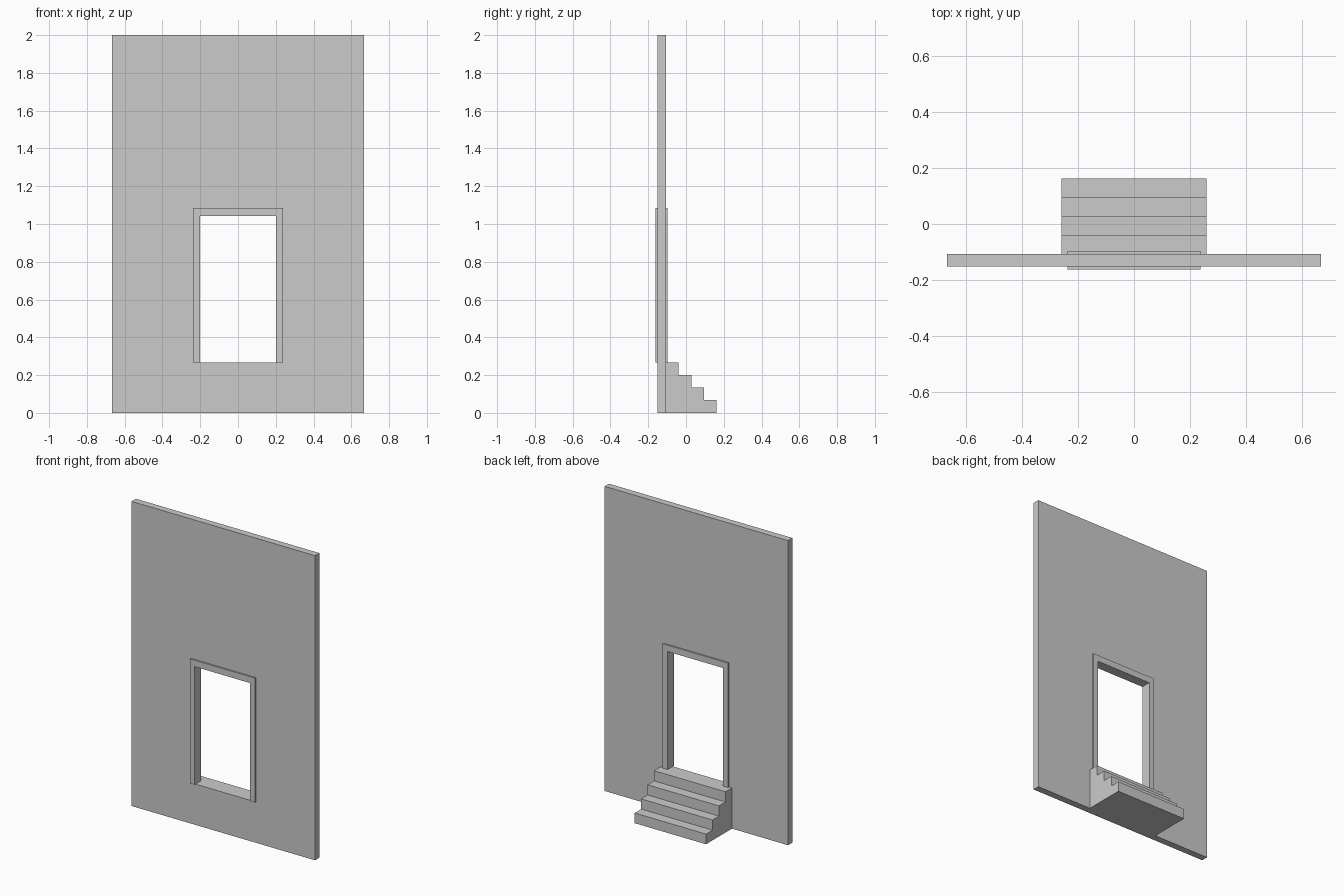
import bpy, bmesh
from mathutils import Vector

if "Cube" in bpy.data.objects:
    bpy.data.objects.remove(bpy.data.objects["Cube"])


def prism(name, loops, to_3d, start, end):
    """Fill the 2D outline(s), inner loops being holes, and extrude from start to end."""
    bm = bmesh.new()
    edges = []
    for loop in loops:
        vs = [bm.verts.new(to_3d(a, b, start)) for a, b in loop]
        edges += [bm.edges.new((v, vs[(i + 1) % len(vs)])) for i, v in enumerate(vs)]
    bmesh.ops.triangle_fill(bm, edges=edges, use_beauty=True)
    bmesh.ops.dissolve_limit(bm, angle_limit=0.01, verts=bm.verts[:], edges=bm.edges[:])
    ext = bmesh.ops.extrude_face_region(bm, geom=bm.faces[:], use_keep_orig=True)
    moved = [g for g in ext["geom"] if isinstance(g, bmesh.types.BMVert)]
    bmesh.ops.translate(bm, verts=moved, vec=Vector(to_3d(0, 0, end)) - Vector(to_3d(0, 0, start)))
    bmesh.ops.recalc_face_normals(bm, faces=bm.faces[:])
    mesh = bpy.data.meshes.new(name)
    bm.to_mesh(mesh)
    bm.free()
    obj = bpy.data.objects.new(name, mesh)
    bpy.context.collection.objects.link(obj)
    return obj


def rect(half, z0, z1):
    return [(-half, z0), (half, z0), (half, z1), (-half, z1)]


def front(a, b, d):      # profile in x/z, depth along y
    return (a, d, b)


def side(a, b, d):       # profile in y/z, depth along x
    return (d, a, b)


SILL = 0.268
WALL_BACK = -0.107

# Wall with the doorway hole (its edge is hidden inside the frame)
prism("wall", [rect(0.666, 0, 2), rect(0.22, SILL, 1.063)], front, -0.152, WALL_BACK)

# Three-sided door frame, standing proud of the wall on both faces
frame = [(-0.237, SILL), (-0.237, 1.085), (0.237, 1.085), (0.237, SILL),
         (0.202, SILL), (0.202, 1.043), (-0.202, 1.043), (-0.202, SILL)]
prism("door_frame", [frame], front, -0.162, -0.097)

# Solid flight of four steps behind the wall
rise, tread, nose = SILL / 4, 0.067, 0.162
steps = [(WALL_BACK, 0)]
for i in range(4):
    y = nose - i * tread
    steps += [(y, i * rise), (y, (i + 1) * rise)]
steps.append((WALL_BACK, SILL))
prism("steps", [steps], side, -0.259, 0.259)
